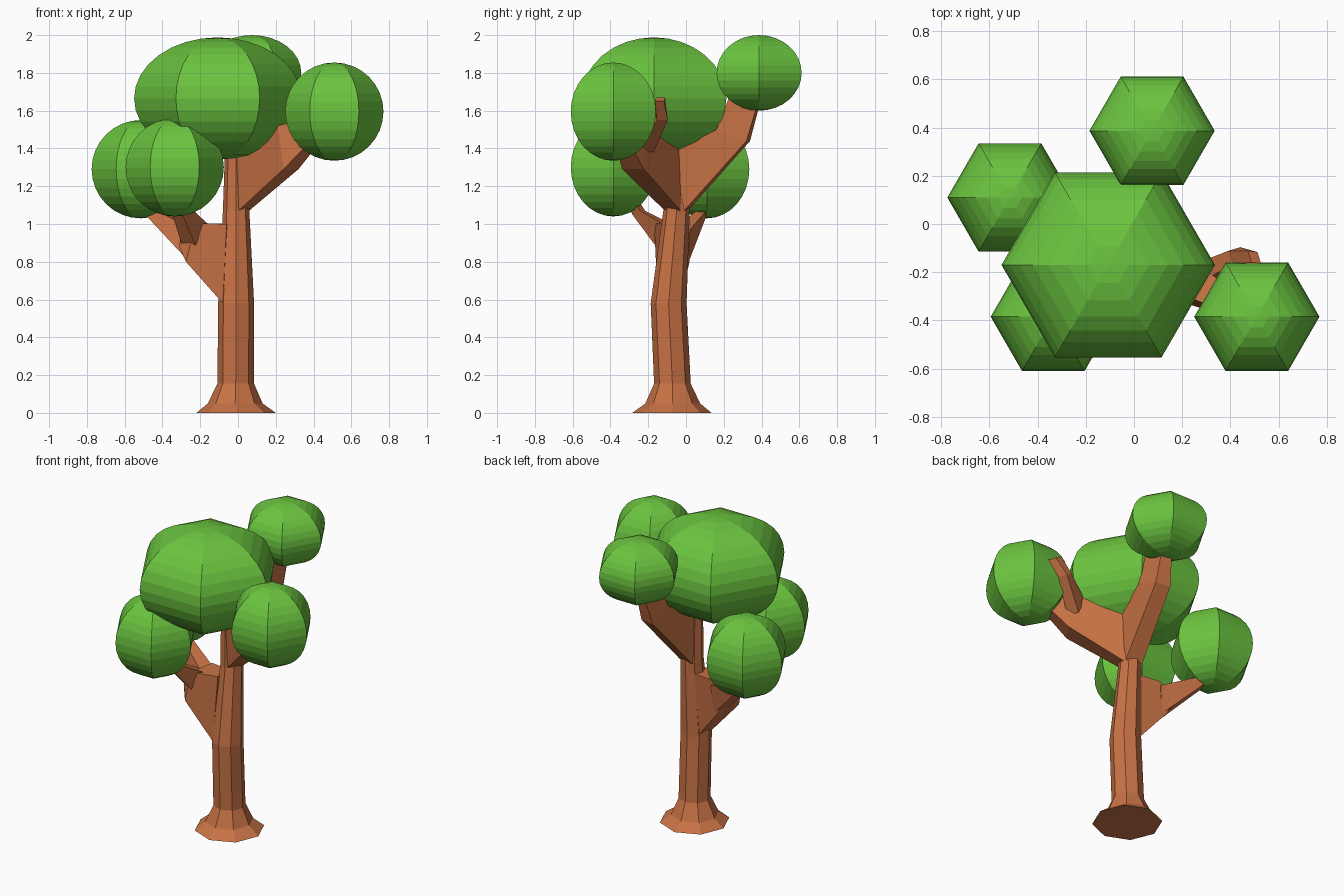
import bpy, bmesh, math
from mathutils import Vector

if "Cube" in bpy.data.objects:
    bpy.data.objects.remove(bpy.data.objects["Cube"])


def material(name, color):
    m = bpy.data.materials.new(name)
    m.diffuse_color = color
    m.use_nodes = True
    m.node_tree.nodes["Principled BSDF"].inputs["Base Color"].default_value = m.diffuse_color
    return m


BARK = material("bark", (0.58, 0.17, 0.06, 1))
LEAF = material("leaf", (0.147, 0.55, 0.05, 1))


def loft(name, rings, mat):
    """Skin equal-sized point rings, close both ends and keep flat faces."""
    bm = bmesh.new()
    loops = [[bm.verts.new(p) for p in ring] for ring in rings]
    n = len(loops[0])
    for a, b in zip(loops, loops[1:]):
        for i in range(n):
            j = (i + 1) % n
            bm.faces.new((a[i], a[j], b[j], b[i]))
    bm.faces.new(loops[0][::-1])
    bm.faces.new(loops[-1])
    bmesh.ops.remove_doubles(bm, verts=bm.verts[:], dist=1e-5)
    bmesh.ops.recalc_face_normals(bm, faces=bm.faces[:])
    me = bpy.data.meshes.new(name)
    bm.to_mesh(me)
    bm.free()
    me.materials.append(mat)
    ob = bpy.data.objects.new(name, me)
    bpy.context.collection.objects.link(ob)
    return ob


def ngon(n, x, y, z, r):
    return [Vector((x + r * math.cos(2 * math.pi * i / n),
                    y + r * math.sin(2 * math.pi * i / n), z)) for i in range(n)]


def branch(name, sections):
    """Each section: underside point, top point, width across the branch."""
    d = Vector(sections[-1][0]) - Vector(sections[0][0])
    side = Vector((-d.y, d.x, 0)).normalized()
    rings = []
    for low, high, w in sections:
        lo, hi, s = Vector(low), Vector(high), side * w / 2
        rings.append([lo - s, lo + s, hi + s, hi - s])
    return loft(name, rings, BARK)


def leaf_ball(name, x, y, z, r, rz, bands=16):
    rings = []
    for i in range(bands + 1):
        t = math.pi * i / bands
        rings.append(ngon(6, x, y, z - rz * math.cos(t), r * math.sin(t)))
    return loft(name, rings, LEAF)


# Trunk with flared foot
loft("trunk", [ngon(8, *s) for s in (
    (-0.01, -0.075, 0, 0.21), (-0.015, -0.07, 0.05, 0.145),
    (-0.012, -0.072, 0.155, 0.097), (-0.01, -0.092, 0.58, 0.095),
    (-0.01, -0.05, 1.07, 0.07), (-0.01, -0.06, 1.36, 0.06),
    (-0.03, -0.09, 1.6, 0.04))], BARK)

# Right limb, its outer end and a bare twig
branch("right_limb", [
    ((0.03, -0.07, 1.07), (0.0, -0.06, 1.38), 0.10),
    ((0.28, -0.28, 1.29), (0.25, -0.24, 1.52), 0.14),
    ((0.45, -0.36, 1.48), (0.42, -0.34, 1.57), 0.08)])
branch("right_twig", [
    ((0.30, -0.21, 1.38), (0.25, -0.21, 1.48), 0.08),
    ((0.45, -0.125, 1.55), (0.40, -0.14, 1.58), 0.06),
    ((0.52, -0.14, 1.65), (0.48, -0.135, 1.67), 0.05)])

# Back limb
branch("back_limb", [
    ((0.0, 0.0, 1.07), (0.0, -0.06, 1.38), 0.11),
    ((0.05, 0.33, 1.44), (0.05, 0.17, 1.50), 0.10),
    ((0.065, 0.38, 1.62), (0.065, 0.23, 1.66), 0.07),
    ((0.075, 0.40, 1.75), (0.075, 0.30, 1.76), 0.05)])

# Left limb forking into two
branch("left_limb", [
    ((-0.07, -0.09, 0.58), (-0.05, -0.065, 1.0), 0.12),
    ((-0.26, -0.07, 0.80), (-0.21, -0.08, 1.005), 0.18),
    ((-0.30, -0.05, 0.88), (-0.29, -0.06, 0.94), 0.14)])
branch("left_back_fork", [
    ((-0.23, -0.03, 0.79), (-0.21, -0.02, 0.97), 0.09),
    ((-0.47, 0.08, 1.04), (-0.42, 0.08, 1.07), 0.06),
    ((-0.53, 0.11, 1.13), (-0.48, 0.10, 1.16), 0.04)])
branch("left_front_fork", [
    ((-0.24, -0.10, 0.83), (-0.20, -0.10, 1.0), 0.09),
    ((-0.32, -0.27, 1.05), (-0.26, -0.23, 1.07), 0.06),
    ((-0.36, -0.33, 1.18), (-0.31, -0.31, 1.2), 0.04)])

# Six-sided foliage balls
for args in (("crown_foliage", -0.107, -0.17, 1.665, 0.443, 0.323),
             ("right_foliage", 0.51, -0.385, 1.595, 0.26, 0.26),
             ("back_foliage", 0.075, 0.387, 1.8, 0.26, 0.2),
             ("left_back_foliage", -0.515, 0.11, 1.29, 0.26, 0.26),
             ("left_front_foliage", -0.335, -0.385, 1.3, 0.26, 0.26)):
    leaf_ball(*args)
